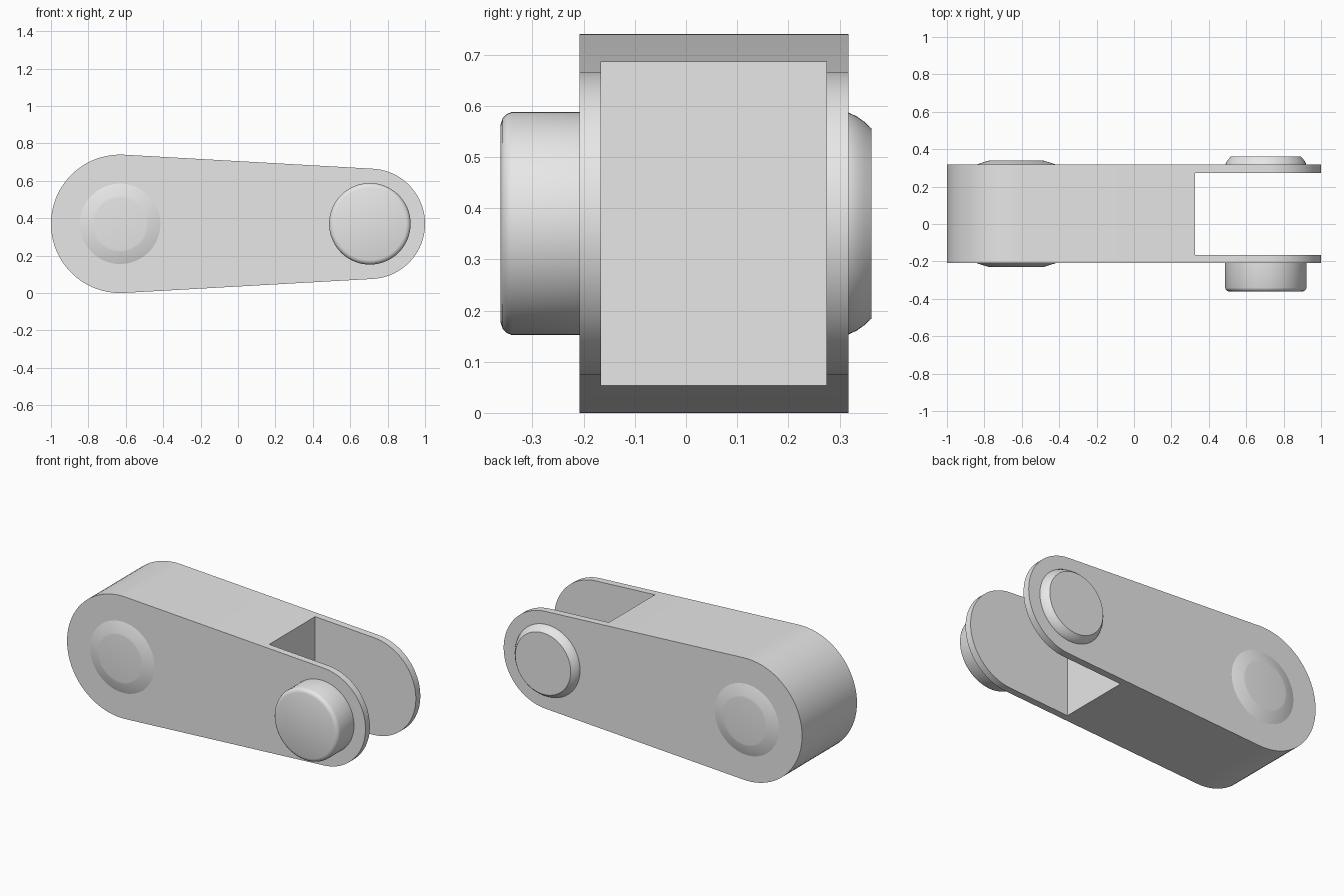
import bpy, bmesh
from math import sin, cos, pi, asin, radians

cube = bpy.data.objects.get("Cube")
if cube:
    bpy.data.objects.remove(cube, do_unlink=True)

# Single grey material
grey = bpy.data.materials.new("plain_grey")
grey.use_nodes = True
colour = (0.8, 0.8, 0.8, 1)
grey.diffuse_color = colour
grey.node_tree.nodes["Principled BSDF"].inputs["Base Color"].default_value = colour

# Main dimensions
MID_Z = 0.37
BIG_X, BIG_R = -0.63, 0.37
PIN_X, END_R = 0.705, 0.295
FRONT, BACK = -0.208, 0.317
SLOT_X, SLOT_FRONT, SLOT_BACK = 0.325, -0.166, 0.274


def finish(name, bm):
    bmesh.ops.recalc_face_normals(bm, faces=bm.faces)
    mesh = bpy.data.meshes.new(name)
    bm.to_mesh(mesh)
    bm.free()
    obj = bpy.data.objects.new(name, mesh)
    bpy.context.collection.objects.link(obj)
    mesh.materials.append(grey)
    return obj


def smooth(obj):
    bpy.ops.object.select_all(action='DESELECT')
    obj.select_set(True)
    bpy.context.view_layer.objects.active = obj
    bpy.ops.object.shade_smooth_by_angle(angle=radians(40))


def lathe(name, x, profile, sides=64):
    """Revolve (radius, y) points about a front-to-back axis and cap both ends."""
    bm = bmesh.new()
    rings = []
    for r, y in profile:
        angles = [2 * pi * i / sides for i in range(sides)]
        rings.append([bm.verts.new((x + r * cos(a), y, MID_Z + r * sin(a))) for a in angles])
    for low, high in zip(rings, rings[1:]):
        for i in range(sides):
            j = (i + 1) % sides
            bm.faces.new((low[i], low[j], high[j], high[i]))
    bm.faces.new(rings[0])
    bm.faces.new(rings[-1])
    obj = finish(name, bm)
    smooth(obj)
    return obj


# Link body: two arcs joined by tangent lines, extruded front to back
tilt = asin((BIG_R - END_R) / (PIN_X - BIG_X))
start = pi / 2 - tilt


def arc(cx, r, a0, a1, steps=40):
    angles = [a0 + (a1 - a0) * i / steps for i in range(steps + 1)]
    return [(cx + r * cos(a), MID_Z + r * sin(a)) for a in angles]


outline = arc(PIN_X, END_R, -start, start) + arc(BIG_X, BIG_R, start, 2 * pi - start)
bm = bmesh.new()
side = bm.faces.new([bm.verts.new((x, FRONT, z)) for x, z in outline])
extruded = bmesh.ops.extrude_face_region(bm, geom=[side])
moved = [v for v in extruded["geom"] if isinstance(v, bmesh.types.BMVert)]
bmesh.ops.translate(bm, vec=(0, BACK - FRONT, 0), verts=moved)
body = finish("link_body", bm)

# Fork slot cut through the narrow end
bm = bmesh.new()
bmesh.ops.create_cube(bm, size=1)
for v in bm.verts:
    v.co.x = SLOT_X if v.co.x < 0 else 1.2
    v.co.y = SLOT_FRONT if v.co.y < 0 else SLOT_BACK
    v.co.z = -0.2 if v.co.z < 0 else 1
cutter = finish("slot_cutter", bm)
cutter.hide_render = True
cut = body.modifiers.new("slot", 'BOOLEAN')
cut.operation = 'DIFFERENCE'
cut.solver = 'EXACT'
cut.object = cutter
bpy.context.view_layer.objects.active = body
bpy.ops.object.modifier_apply(modifier=cut.name)
bpy.data.objects.remove(cutter, do_unlink=True)
smooth(body)

# Pin heads on the two fork cheeks
lathe("front_pin_head", PIN_X, [(0.218, FRONT + 0.01), (0.218, -0.34), (0.214, -0.35),
                                (0.206, -0.358), (0.194, -0.362)])
lathe("back_pin_head", PIN_X, [(0.218, BACK - 0.01), (0.217, BACK), (0.209, 0.334),
                               (0.199, 0.348), (0.186, 0.362)])

# Shallow domed bosses at the wide end
for name, face, out in (("front_boss", FRONT, -1), ("back_boss", BACK, 1)):
    lathe(name, BIG_X, [(0.215, face - out * 0.005), (0.215, face),
                        (0.15, face + out * 0.021), (0.14, face + out * 0.022)])
